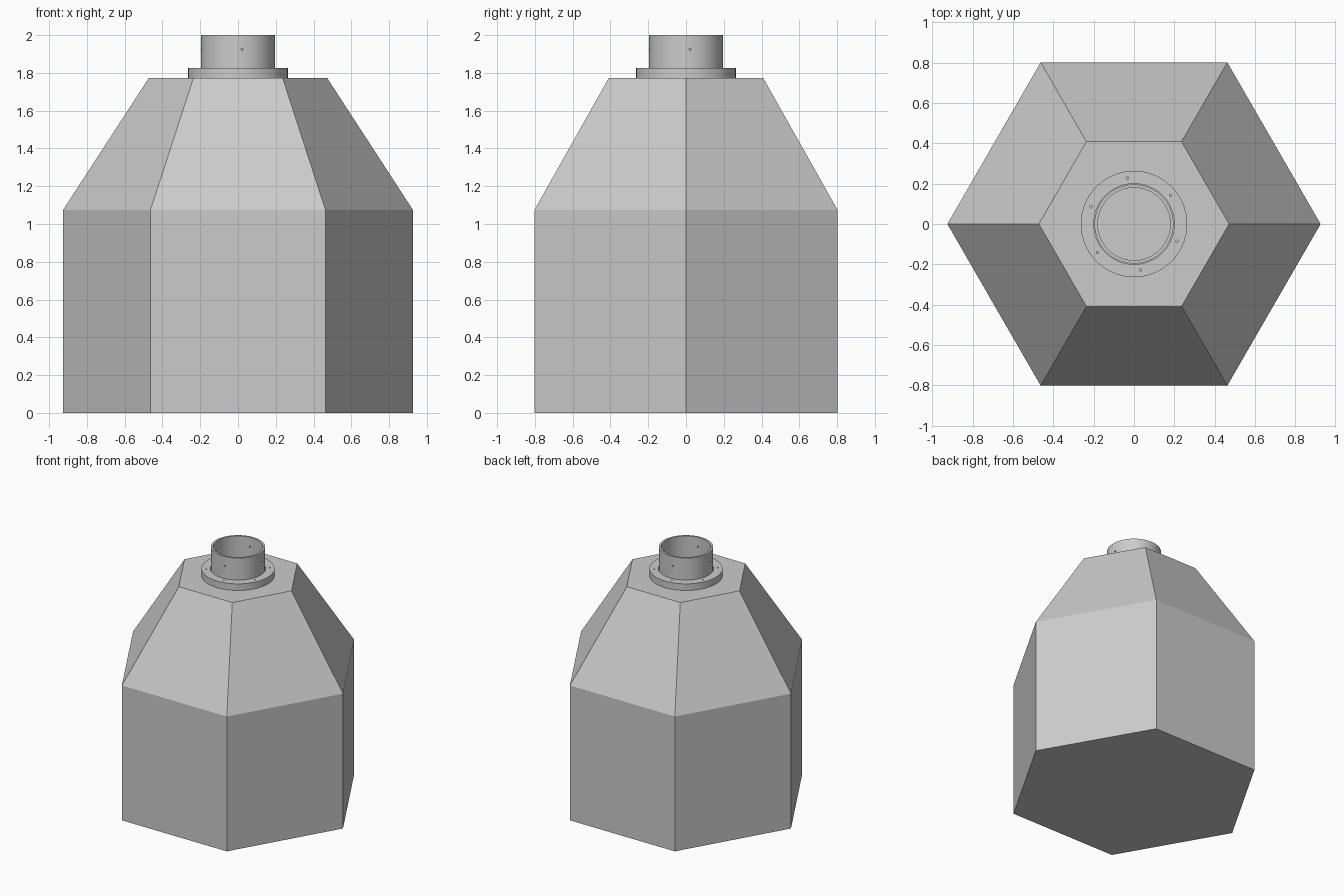
import bpy
import bmesh
from math import radians, pi
from mathutils import Matrix

if "Cube" in bpy.data.objects:
    bpy.data.objects.remove(bpy.data.objects["Cube"], do_unlink=True)

grey = bpy.data.materials.new("plain grey")
grey.use_nodes = True
grey.diffuse_color = (0.6, 0.6, 0.6, 1)
grey.node_tree.nodes["Principled BSDF"].inputs["Base Color"].default_value = (0.6, 0.6, 0.6, 1)


def lathe(name, profile, sides, closed=False):
    """Stack rings of (radius, z); join last to first if closed, else cap both ends."""
    bm = bmesh.new()
    rings = []
    for radius, z in profile:
        rings.append([bm.verts.new(Matrix.Rotation(2 * pi * i / sides, 3, 'Z') @ Matrix.Translation((radius, 0, z)).translation)
                      for i in range(sides)])
    pairs = list(zip(rings, rings[1:]))
    if closed:
        pairs.append((rings[-1], rings[0]))
    else:
        bm.faces.new(rings[0][::-1])
        bm.faces.new(rings[-1])
    for low, high in pairs:
        for i in range(sides):
            j = (i + 1) % sides
            bm.faces.new((low[i], low[j], high[j], high[i]))
    bmesh.ops.recalc_face_normals(bm, faces=bm.faces)
    mesh = bpy.data.meshes.new(name)
    bm.to_mesh(mesh)
    bm.free()
    mesh.materials.append(grey)
    obj = bpy.data.objects.new(name, mesh)
    bpy.context.collection.objects.link(obj)
    return obj


def drill(obj, placements, radius, depth):
    """Cut one small round hole at each placement matrix."""
    bm = bmesh.new()
    for place in placements:
        bmesh.ops.create_cone(bm, cap_ends=True, segments=12, radius1=radius,
                              radius2=radius, depth=depth, matrix=place)
    mesh = bpy.data.meshes.new("drill_cutter")
    bm.to_mesh(mesh)
    bm.free()
    mesh.materials.append(grey)
    cutter = bpy.data.objects.new("drill_cutter", mesh)
    cutter.hide_render = True
    bpy.context.collection.objects.link(cutter)
    cut = obj.modifiers.new("holes", 'BOOLEAN')
    cut.object = cutter
    cut.solver = 'EXACT'
    bpy.context.view_layer.objects.active = obj
    bpy.ops.object.modifier_apply(modifier=cut.name)
    bpy.data.objects.remove(cutter, do_unlink=True)


def smooth(obj):
    bpy.ops.object.select_all(action='DESELECT')
    obj.select_set(True)
    bpy.context.view_layer.objects.active = obj
    bpy.ops.object.shade_smooth_by_angle(angle=radians(30))


# Six-sided tank with a tapered shoulder
TOP = 1.773
lathe("tank_body", [(0.926, 0), (0.926, 1.075), (0.472, TOP)], 6)

# Bolt flange with six vertical holes
flange = lathe("neck_flange", [(0.2, TOP), (0.264, TOP), (0.264, 1.826), (0.2, 1.826)], 64, True)
drill(flange, [Matrix.Rotation(radians(-22 + 60 * i), 4, 'Z') @ Matrix.Translation((0.23, 0, 1.82))
               for i in range(6)], 0.006, 0.08)
smooth(flange)

# Open neck tube with four side holes
tube = lathe("neck_tube", [(0.18, TOP), (0.196, TOP), (0.196, 2), (0.18, 2)], 64, True)
drill(tube, [Matrix.Rotation(radians(6 + 90 * i), 4, 'Z') @ Matrix.Translation((0.19, 0, 1.925))
             @ Matrix.Rotation(pi / 2, 4, 'Y') for i in range(4)], 0.006, 0.06)
smooth(tube)
